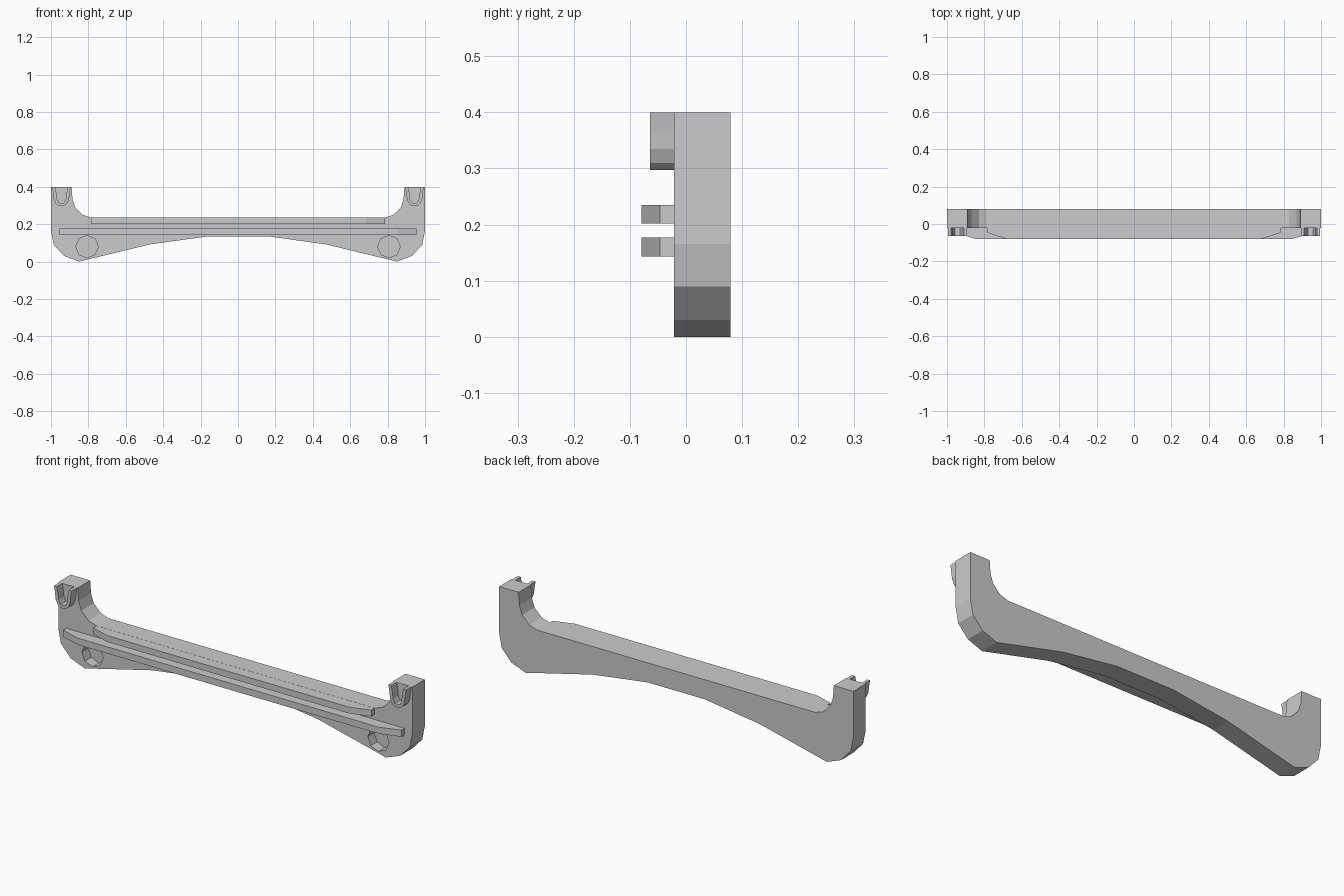
import bpy, bmesh, math

if "Cube" in bpy.data.objects:
    bpy.data.objects.remove(bpy.data.objects["Cube"])


def prism(name, points, lo, hi, axis='Y'):
    """Extrude a closed outline: (x, z) along y, or (x, y) along z."""
    bm = bmesh.new()
    def place(p, d):
        return (p[0], d, p[1]) if axis == 'Y' else (p[0], p[1], d)
    verts = [bm.verts.new(place(p, lo)) for p in points]
    face = bm.faces.new(verts)
    ext = bmesh.ops.extrude_face_region(bm, geom=[face])
    for v in ext['geom']:
        if isinstance(v, bmesh.types.BMVert):
            if axis == 'Y':
                v.co.y = hi
            else:
                v.co.z = hi
    bmesh.ops.recalc_face_normals(bm, faces=bm.faces[:])
    mesh = bpy.data.meshes.new(name)
    bm.to_mesh(mesh)
    bm.free()
    ob = bpy.data.objects.new(name, mesh)
    bpy.context.collection.objects.link(ob)
    return ob


def mirrored(half):
    return half + [(-x, v) for x, v in reversed(half)]


# Main panel with raised ends and an arched underside
body_half = [(0.785, 0.235), (0.83, 0.25), (0.87, 0.29), (0.885, 0.335), (0.89, 0.40),
             (1, 0.40), (1, 0.165), (0.985, 0.09), (0.93, 0.03), (0.85, 0),
             (0.76, 0.022), (0.47, 0.092), (0.16, 0.135)]
body = prism("body_panel", mirrored(body_half), -0.021, 0.079)

# Blind octagonal sockets near both lower corners
for side in (-1, 1):
    ring = [(side * 0.807 + 0.06 * math.cos(i * math.pi / 4),
             0.08 + 0.06 * math.sin(i * math.pi / 4)) for i in range(8)]
    cutter = prism("socket_cutter", ring, -0.1, 0.03)
    cutter.hide_render = True
    cutter.hide_set(True)
    mod = body.modifiers.new("socket", 'BOOLEAN')
    mod.operation = 'DIFFERENCE'
    mod.solver = 'EXACT'
    mod.object = cutter

# Two front rails with bevelled ends
for name, end, flat, z0, z1 in (("upper_rail", 0.785, 0.685, 0.202, 0.2345),
                                ("lower_rail", 0.955, 0.85, 0.143, 0.177)):
    outline = mirrored([(flat, -0.079), (end, -0.046), (end, -0.02)])
    prism(name, outline, z0, z1, axis='Z')

# U-shaped clips at the top of each end
outer = [(0.05, 0.40), (0.044, 0.365), (0.041, 0.335), (0.03, 0.31), (0.015, 0.297)]
inner = [(0.014, 0.314), (0.024, 0.335), (0.027, 0.365), (0.034, 0.40)]
for side, label in ((-1, "left"), (1, "right")):
    half = outer + [(-x, z) for x, z in reversed(outer)]
    cut = [(-x, z) for x, z in reversed(inner)] + inner
    outline = [(side * 0.944 + x, z) for x, z in half + cut]
    prism(label + "_clip", outline, -0.064, -0.02)
